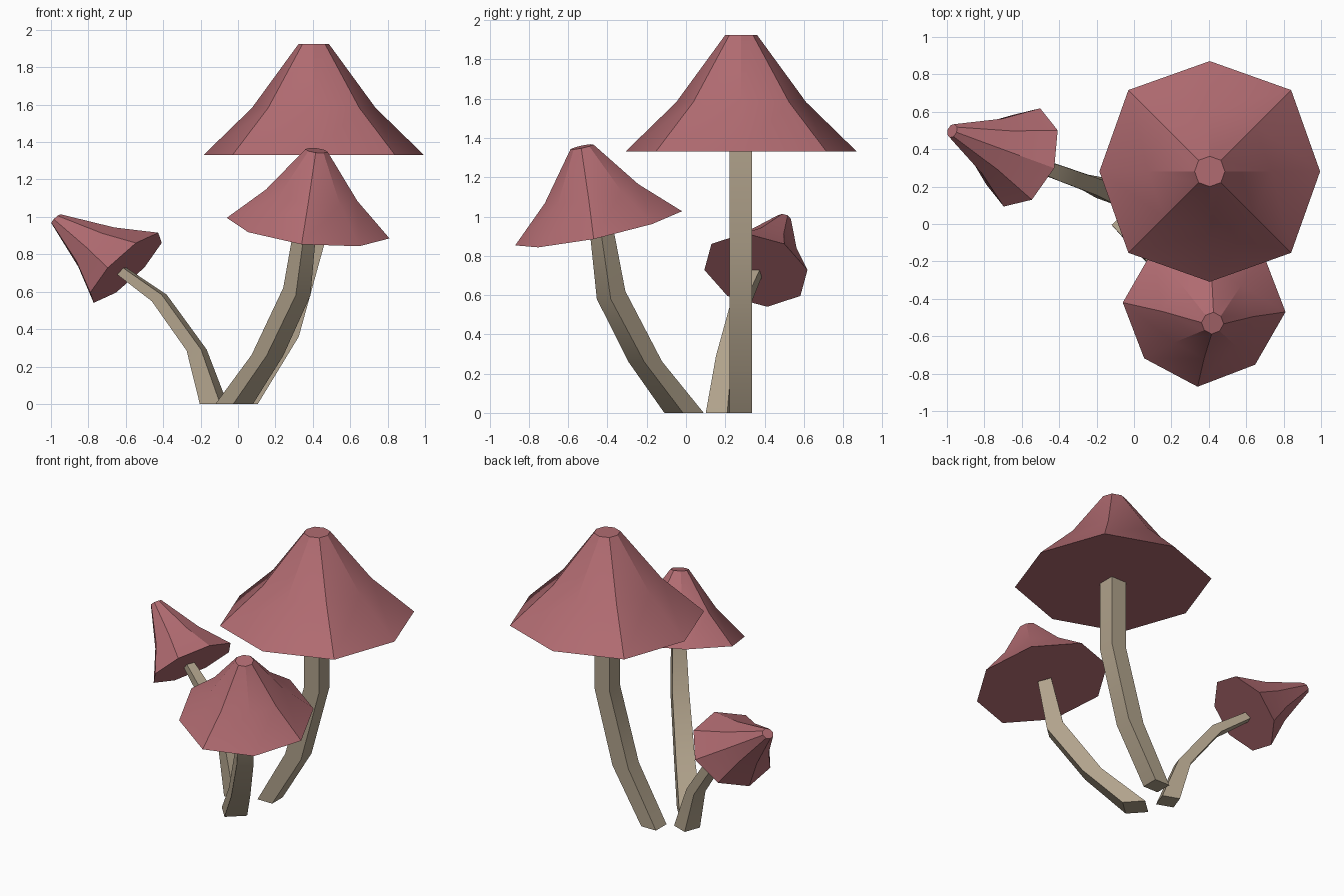
import bpy, bmesh, math
from mathutils import Vector

if "Cube" in bpy.data.objects:
    bpy.data.objects.remove(bpy.data.objects["Cube"])


def material(name, rgb):
    m = bpy.data.materials.new(name)
    m.diffuse_color = (*rgb, 1)
    m.use_nodes = True
    m.node_tree.nodes["Principled BSDF"].inputs["Base Color"].default_value = m.diffuse_color
    return m


CAP = material("cap_dusty_red", (0.44, 0.148, 0.166))
STEM = material("stem_beige", (0.44, 0.365, 0.262))


def loft(name, rings, mat):
    """Skin a stack of equal rings and close both ends."""
    bm = bmesh.new()
    loops = [[bm.verts.new(p) for p in ring] for ring in rings]
    n = len(loops[0])
    for a, b in zip(loops, loops[1:]):
        for i in range(n):
            j = (i + 1) % n
            bm.faces.new((a[i], a[j], b[j], b[i]))
    bm.faces.new(loops[0][::-1])
    bm.faces.new(loops[-1])
    bmesh.ops.recalc_face_normals(bm, faces=bm.faces)
    me = bpy.data.meshes.new(name)
    bm.to_mesh(me)
    bm.free()
    me.materials.append(mat)
    ob = bpy.data.objects.new(name, me)
    bpy.context.collection.objects.link(ob)
    bpy.ops.object.select_all(action='DESELECT')
    ob.select_set(True)
    bpy.context.view_layer.objects.active = ob
    bpy.ops.object.shade_smooth_by_angle(angle=math.radians(30))
    return ob


# Eight-sided flared cap: (radius, height) profile as fractions
PROFILE = [(1.0, 0.0), (0.56, 0.425), (0.137, 1.0)]


def cap(name, centre, u, v, axis, diagonal=1.0):
    c, u, v, axis = map(Vector, (centre, u, v, axis))
    rings = []
    for r, h in PROFILE:
        ring = []
        for i in range(8):
            a = i * math.pi / 4
            k = r * (diagonal if i % 2 else 1)
            ring.append(c + axis * h + k * (math.cos(a) * u + math.sin(a) * v))
        rings.append(ring)
    loft(name, rings, CAP)


# Square stem bending along one heading
def stem(name, origin, heading, sections):
    """sections: (distance, z, half depth, half width, outer-edge drop)"""
    a = math.radians(heading)
    fwd = Vector((math.cos(a), math.sin(a), 0))
    side = Vector((-math.sin(a), math.cos(a), 0))
    rings = []
    for d, z, hd, hw, drop in sections:
        c = Vector((*origin, z)) + fwd * d
        along = fwd * hd - Vector((0, 0, drop))
        rings.append([c + along + side * hw, c - along + side * hw,
                      c - along - side * hw, c + along - side * hw])
    loft(name, rings, STEM)


# Large upright mushroom
cap("large_cap", (0.405, 0.281, 1.33), (0.59, 0, 0), (0, 0.59, 0), (0, 0, 0.595), 1.043)
stem("large_stem", (0.05, 0.278), 0, [
    (0, 0, 0.056, 0.0575, 0), (0.215, 0.365, 0.06, 0.0575, 0.005),
    (0.355, 0.86, 0.0575, 0.0575, 0.003), (0.355, 1.335, 0.0575, 0.0575, 0)])

# Medium mushroom leaning forward
cap("medium_cap", (0.375, -0.445, 0.94), (0.435, -0.025, -0.055), (0.035, 0.425, 0.087),
    (0.045, -0.085, 0.415), 0.965)
stem("medium_stem", (-0.02, -0.01), -48, [
    (0, 0, 0.071, 0.071, 0), (0.265, 0.26, 0.06, 0.06, 0.002),
    (0.50, 0.60, 0.05, 0.053, 0.02), (0.567, 0.94, 0.042, 0.042, 0.01)])

# Small mushroom leaning far to the left
cap("small_cap", (-0.599, 0.356, 0.728), (0.0975, 0.2625, 0), (0.1725, -0.0575, 0.1875),
    (-0.373, 0.142, 0.26))
stem("small_stem", (-0.13, 0.175), 160, [
    (0, 0, 0.058, 0.058, 0), (0.097, 0.288, 0.041, 0.044, 0.003),
    (0.31, 0.567, 0.028, 0.04, 0.0175), (0.53, 0.715, 0.013, 0.028, 0.02)])
